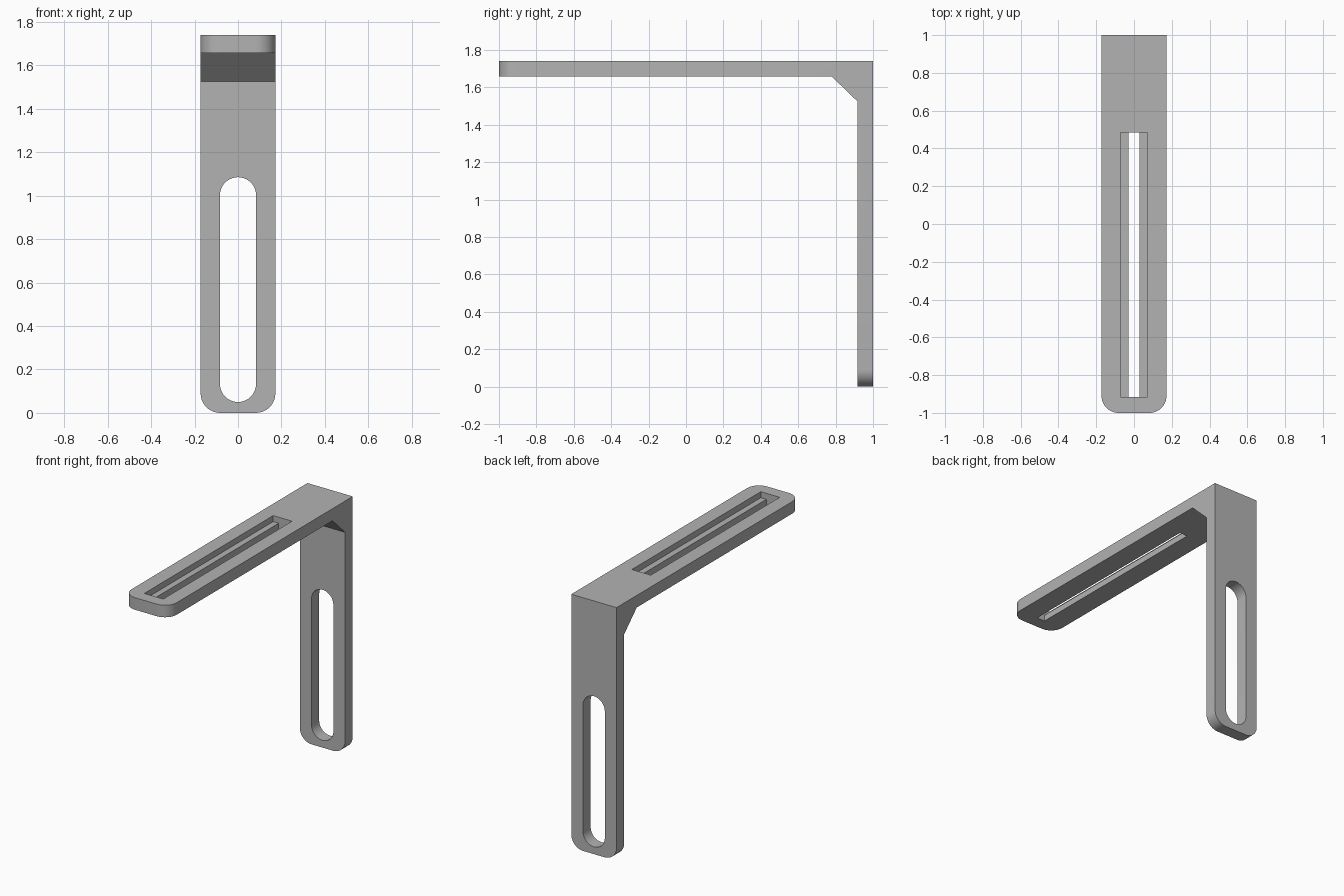
import bpy, bmesh, math
from mathutils import Vector

cube = bpy.data.objects.get("Cube")
if cube:
    bpy.data.objects.remove(cube, do_unlink=True)

W, H, T, R = 0.172, 1.74, 0.083, 0.09   # half width, height, thickness, corner radius

grey = bpy.data.materials.new("steel_grey")
grey.use_nodes = True
colour = (0.45, 0.45, 0.45, 1)
grey.diffuse_color = colour
grey.node_tree.nodes["Principled BSDF"].inputs["Base Color"].default_value = colour


def prism(name, points, direction):
    """Extrude a closed outline along a direction into a solid."""
    bm = bmesh.new()
    face = bm.faces.new([bm.verts.new(p) for p in points])
    out = bmesh.ops.extrude_face_region(bm, geom=[face])
    moved = [g for g in out["geom"] if isinstance(g, bmesh.types.BMVert)]
    bmesh.ops.translate(bm, verts=moved, vec=Vector(direction))
    bmesh.ops.recalc_face_normals(bm, faces=bm.faces)
    mesh = bpy.data.meshes.new(name)
    bm.to_mesh(mesh)
    bm.free()
    mesh.materials.append(grey)
    obj = bpy.data.objects.new(name, mesh)
    bpy.context.collection.objects.link(obj)
    return obj


# L-shaped body with the diagonal gusset in the inner corner
side = [(-1, H), (1, H), (1, 0), (1 - T, 0), (1 - T, 1.525), (0.78, H - T), (-1, H - T)]
bracket = prism("bracket", [(-W, y, z) for y, z in side], (2 * W, 0, 0))

# Round the free ends of both arms
bm = bmesh.new()
bm.from_mesh(bracket.data)
ends = []
for e in bm.edges:
    a, b = (v.co for v in e.verts)
    if abs(a.x - b.x) < 1e-4 and (max(a.y, b.y) < -0.99 or max(a.z, b.z) < 0.01):
        ends.append(e)
bmesh.ops.bevel(bm, geom=ends, offset=R, segments=10, profile=0.5, affect='EDGES')
bm.to_mesh(bracket.data)
bm.free()

# Stepped slot in the horizontal arm: wide recess above a narrow opening
wide, narrow, step = 0.072, 0.03, H - T / 2
half = [(narrow, H - 0.2), (narrow, step), (wide, step), (wide, H + 0.1)]
section = half + [(-x, z) for x, z in reversed(half)]
arm_slot = prism("arm_slot_cutter", [(x, -0.915, z) for x, z in section], (0, 1.4, 0))

# Round-ended slot in the upright
r, low, high, n = 0.083, 0.05, 1.085, 20
outline = []
for centre, start in ((high - r, 0), (low + r, math.pi)):
    for i in range(n + 1):
        t = start + math.pi * i / n
        outline.append((r * math.cos(t), 0.8, centre + r * math.sin(t)))
leg_slot = prism("leg_slot_cutter", outline, (0, 0.4, 0))

# Cut both slots, then discard the cutters
bpy.context.view_layer.objects.active = bracket
bracket.select_set(True)
for cutter in (arm_slot, leg_slot):
    cutter.hide_render = True
    mod = bracket.modifiers.new("slot", 'BOOLEAN')
    mod.operation, mod.solver, mod.object = 'DIFFERENCE', 'EXACT', cutter
    bpy.ops.object.modifier_apply(modifier=mod.name)
    bpy.data.objects.remove(cutter, do_unlink=True)

bpy.ops.object.shade_smooth_by_angle(angle=math.radians(30))
